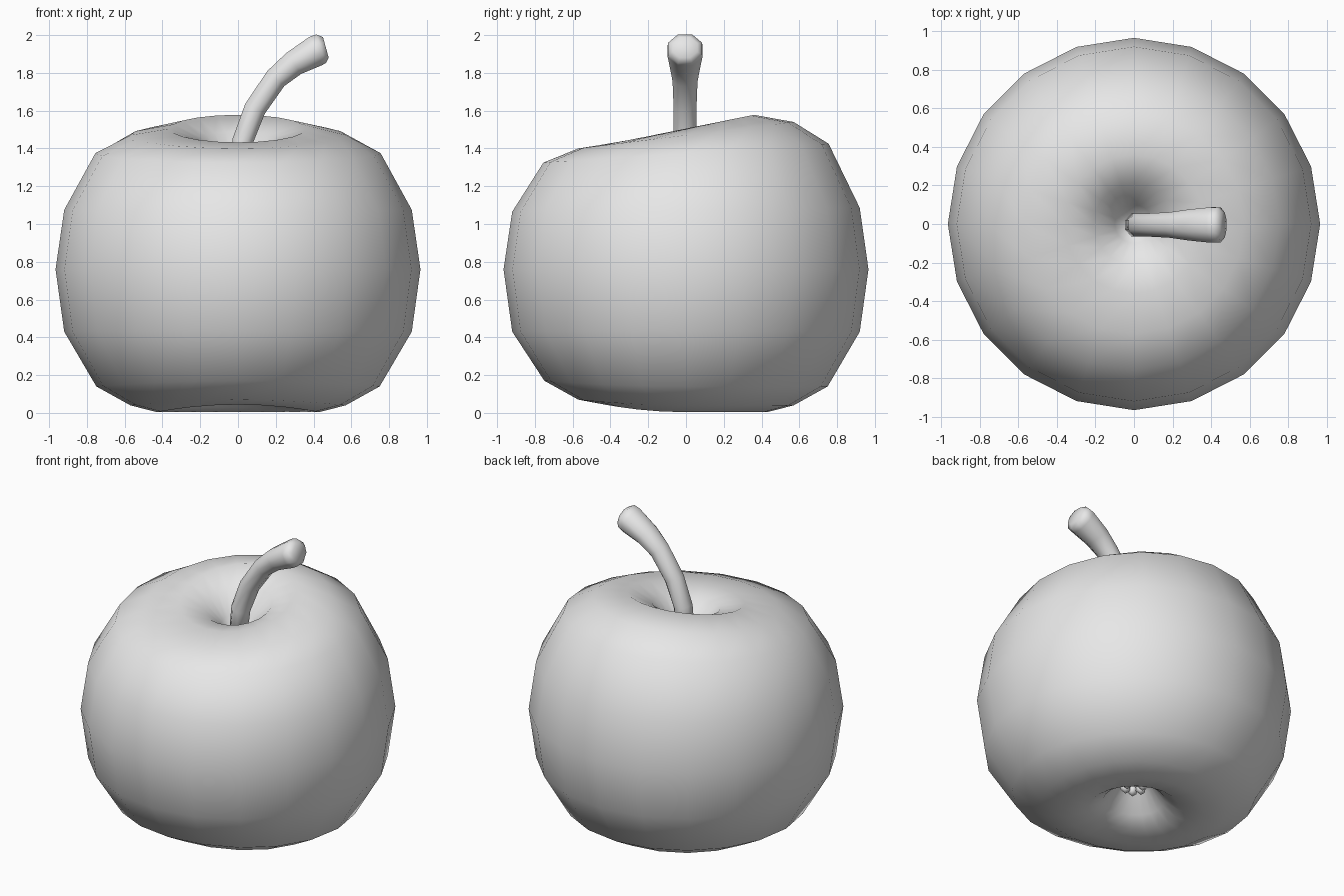
import bpy, bmesh
from math import sin, cos, pi, tau
from mathutils import Vector

cube = bpy.data.objects.get("Cube")
if cube:
    bpy.data.objects.remove(cube, do_unlink=True)

grey = bpy.data.materials.new("plain_grey")
grey.use_nodes = True
grey.diffuse_color = (0.8, 0.8, 0.8, 1)
grey.node_tree.nodes["Principled BSDF"].inputs["Base Color"].default_value = (0.8, 0.8, 0.8, 1)


def finish(bm, name):
    """Turn a bmesh into a smooth shaded grey object."""
    bmesh.ops.recalc_face_normals(bm, faces=bm.faces)
    for f in bm.faces:
        f.smooth = True
    mesh = bpy.data.meshes.new(name)
    bm.to_mesh(mesh)
    bm.free()
    mesh.materials.append(grey)
    ob = bpy.data.objects.new(name, mesh)
    bpy.context.collection.objects.link(ob)
    return ob


def loft(name, rings):
    """Skin a list of point rings and close both ends."""
    bm = bmesh.new()
    loops = [[bm.verts.new(p) for p in ring] for ring in rings]
    n = len(loops[0])
    for a, b in zip(loops, loops[1:]):
        for i in range(n):
            j = (i + 1) % n
            bm.faces.new((a[i], a[j], b[j], b[i]))
    for end in (loops[0], loops[-1]):
        tip = bm.verts.new(sum((v.co for v in end), Vector()) / n)
        for i in range(n):
            bm.faces.new((end[i], end[(i + 1) % n], tip))
    return finish(bm, name)


# Fruit: radius, height, tilt towards the back, lift of the front underside
SIDES = 20
profile = [
    (0.04, 0.25, 0, 0), (0.11, 0.20, 0, 0), (0.19, 0.09, 0, 0.01),
    (0.28, 0.03, 0, 0.03), (0.43, 0.004, 0, 0.04), (0.57, 0.04, 0, 0.03),
    (0.75, 0.14, 0, 0.03), (0.92, 0.43, 0, 0), (0.966, 0.76, 0, 0),
    (0.92, 1.075, 0.01, 0), (0.755, 1.375, 0.05, 0), (0.57, 1.47, 0.07, 0),
    (0.36, 1.505, 0.073, 0), (0.21, 1.45, 0.04, 0), (0.10, 1.34, 0.01, 0),
    (0.03, 1.24, 0, 0),
]
fruit_rings = []
for r, z, tilt, lift in profile:
    ring = []
    for i in range(SIDES):
        c, s = cos(tau * i / SIDES), sin(tau * i / SIDES)
        ring.append(Vector((r * c, r * s, z + tilt * s + lift * max(0, -s) ** 2)))
    fruit_rings.append(ring)
loft("fruit_body", fruit_rings)

# Stem: x, z, half thickness, half width in y, lean from vertical
stem_path = [
    (0.00, 1.22, 0.05, 0.06, 0.2), (0.025, 1.44, 0.055, 0.06, 0.25),
    (0.09, 1.61, 0.058, 0.06, 0.45), (0.2, 1.77, 0.06, 0.066, 0.72),
    (0.295, 1.85, 0.068, 0.08, 0.95), (0.41, 1.915, 0.082, 0.092, 1.15),
    (0.44, 1.928, 0.08, 0.09, 1.25), (0.465, 1.935, 0.056, 0.065, 1.3),
]
stem_rings = []
for x, z, t, w, lean in stem_path:
    ring = []
    for i in range(8):
        a = tau * (i + 0.5) / 8
        u, v = t * cos(a) / cos(pi / 8), w * sin(a) / cos(pi / 8)
        ring.append(Vector((x + u * cos(lean), v - 0.005, z - u * sin(lean))))
    stem_rings.append(ring)
loft("stem", stem_rings)

# Dried blossom: a ring of small buds in the lower hollow
for i in range(6):
    a = tau * i / 6
    bm = bmesh.new()
    bmesh.ops.create_icosphere(bm, subdivisions=1, radius=0.036)
    bmesh.ops.scale(bm, vec=(1, 1, 1.4), verts=bm.verts)
    bmesh.ops.translate(bm, vec=(0.055 * cos(a), 0.055 * sin(a), 0.20), verts=bm.verts)
    finish(bm, f"blossom_bud_{i + 1}")
